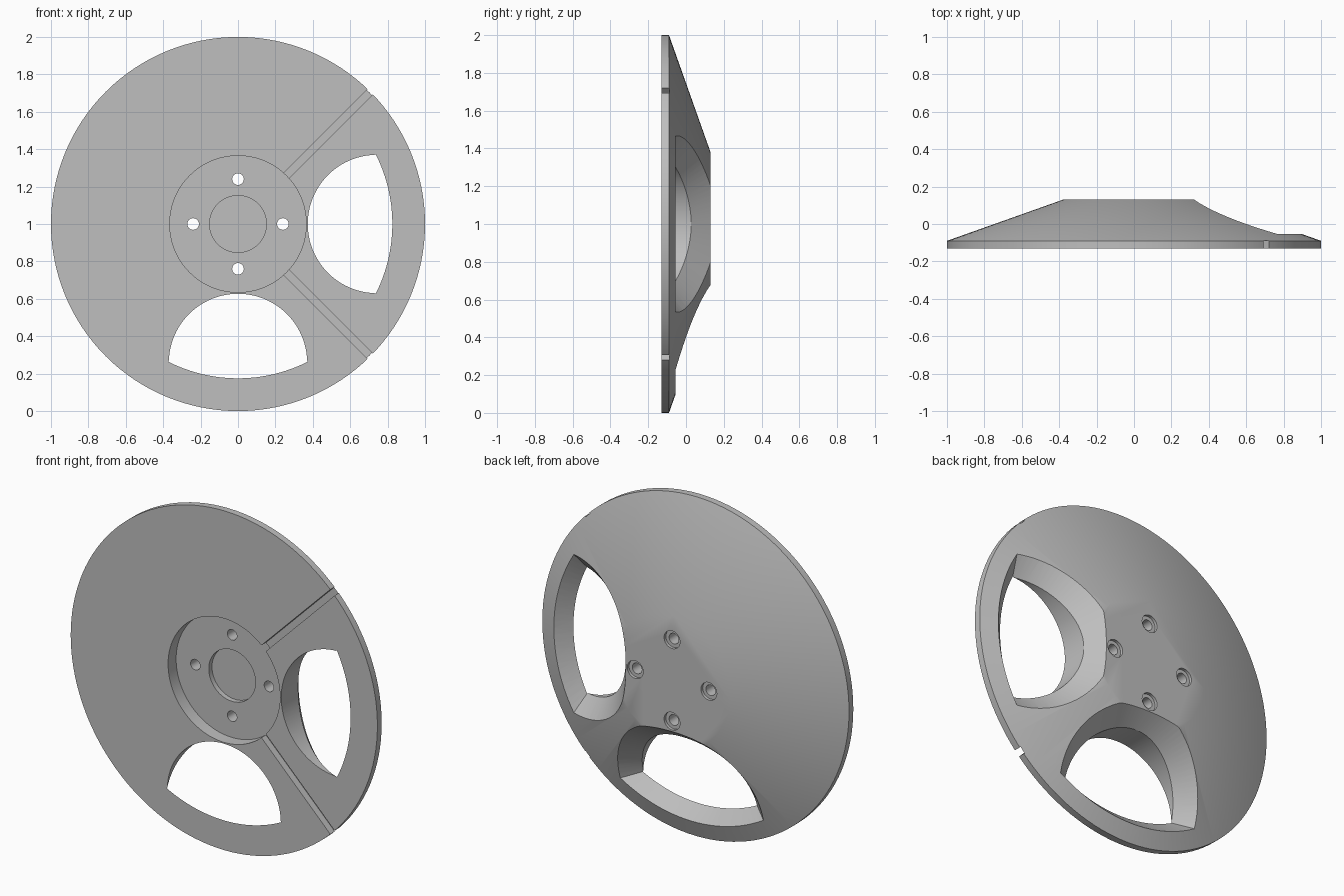
import bpy, bmesh
from math import cos, sin, pi, atan2, sqrt, radians
from mathutils import Matrix, Vector

cube = bpy.data.objects.get("Cube")
if cube:
    bpy.data.objects.remove(cube, do_unlink=True)

CENTRE = Matrix.Translation((0, 0, 1))
RIM_BACK, HUB_BACK, HUB_RADIUS = -0.09, 0.13, 0.38
SLOPE = (HUB_BACK - RIM_BACK) / (1 - HUB_RADIUS)

grey = bpy.data.materials.new("plain grey")
grey.use_nodes = True
grey.diffuse_color = (0.52, 0.52, 0.52, 1)
grey.node_tree.nodes["Principled BSDF"].inputs["Base Color"].default_value = (0.52, 0.52, 0.52, 1)


def finish(bm, name):
    """Turn a bmesh into an object lying around the wheel axis."""
    bmesh.ops.recalc_face_normals(bm, faces=bm.faces)
    bm.transform(CENTRE)
    mesh = bpy.data.meshes.new(name)
    bm.to_mesh(mesh)
    bm.free()
    mesh.materials.append(grey)
    obj = bpy.data.objects.new(name, mesh)
    bpy.context.collection.objects.link(obj)
    return obj


def spun_disc(name, profile, steps):
    """Lathe (radius, y) points around the y axis and close both ends."""
    bm = bmesh.new()
    verts = [bm.verts.new((r, y, 0)) for r, y in profile]
    edges = [bm.edges.new(pair) for pair in zip(verts, verts[1:])]
    bmesh.ops.spin(bm, geom=verts + edges, cent=(0, 0, 0), axis=(0, 1, 0),
                   angle=2 * pi, steps=steps, use_merge=True)
    bmesh.ops.remove_doubles(bm, verts=bm.verts, dist=1e-5)
    bmesh.ops.holes_fill(bm, edges=bm.edges, sides=0)
    return finish(bm, name)


def cone_y(x, z):
    """Height of the sloping back at a point."""
    return RIM_BACK + SLOPE * (1 - sqrt(x * x + z * z))


def window_outline(radius, outer, centre=0.743, n=48, m=24):
    """A circle trimmed by a larger arc around the wheel axis."""
    x = (outer ** 2 - radius ** 2 + centre ** 2) / (2 * centre)
    z = sqrt(outer ** 2 - x * x)
    a, b = atan2(z, x - centre), atan2(z, x)
    pts = [(centre + radius * cos(t), radius * sin(t))
           for t in (a + (2 * pi - 2 * a) * i / n for i in range(n))]
    pts += [(outer * cos(t), outer * sin(t))
            for t in (-b + 2 * b * i / m for i in range(m))]
    return pts


def window_cutter(name, angle):
    """Straight opening that flares out towards the sloping back."""
    small, large = window_outline(0.37, 0.823), window_outline(0.467, 0.9)
    bm = bmesh.new()
    rings = [[bm.verts.new((x, -0.3, z)) for x, z in small],
             [bm.verts.new((x, cone_y(x, z) - 0.105, z)) for x, z in small],
             [bm.verts.new((x, cone_y(x, z), z)) for x, z in large],
             [bm.verts.new((x, 0.4, z)) for x, z in large]]
    count = len(small)
    for lower, upper in zip(rings, rings[1:]):
        for i in range(count):
            j = (i + 1) % count
            bm.faces.new((lower[i], lower[j], upper[j], upper[i]))
    bm.faces.new(rings[0])
    bm.faces.new(rings[-1])
    bmesh.ops.triangulate(bm, faces=bm.faces)
    bm.transform(Matrix.Rotation(angle, 4, 'Y'))
    return finish(bm, name)


def hole_cutter(name, radius, y0, y1, angle):
    bm = bmesh.new()
    bmesh.ops.create_cone(bm, cap_ends=True, segments=32, radius1=radius,
                          radius2=radius, depth=y1 - y0)
    bm.transform(Matrix.Rotation(angle, 4, 'Y')
                 @ Matrix.Translation((0.24, (y0 + y1) / 2, 0))
                 @ Matrix.Rotation(pi / 2, 4, 'X'))
    return finish(bm, name)


def slot_cutter(name, angle):
    bm = bmesh.new()
    bmesh.ops.create_cube(bm, size=1)
    bm.transform(Matrix.Rotation(angle, 4, 'Y')
                 @ Matrix.Translation((0.7, -0.144, 0))
                 @ Matrix.Diagonal((0.8, 0.112, 0.04, 1)))
    return finish(bm, name)


# Dished wheel with a stepped recess in the front
wheel = spun_disc("wheel_disc", [
    (0.152, -0.025), (0.152, -0.055), (0.365, -0.055), (0.365, -0.13),
    (1, -0.13), (1, RIM_BACK), (HUB_RADIUS, HUB_BACK)], 128)

# Two windows, four slots, four bolt holes with sunken seats
cutters = [window_cutter("window_cutter", a) for a in (0, pi / 2)]
for k in range(4):
    cutters.append(slot_cutter("slot_cutter", pi / 4 + k * pi / 2))
    cutters.append(hole_cutter("bolt_hole_cutter", 0.031, -0.2, 0.3, k * pi / 2))
    cutters.append(hole_cutter("bolt_seat_cutter", 0.052, 0.113, 0.3, k * pi / 2))

bpy.ops.object.select_all(action='DESELECT')
bpy.context.view_layer.objects.active = wheel
wheel.select_set(True)
for cutter in cutters:
    cutter.hide_render = True
    mod = wheel.modifiers.new("cut", 'BOOLEAN')
    mod.operation = 'DIFFERENCE'
    mod.solver = 'EXACT'
    mod.object = cutter
    bpy.ops.object.modifier_apply(modifier=mod.name)
    bpy.data.objects.remove(cutter, do_unlink=True)

bpy.ops.object.shade_smooth_by_angle(angle=radians(30))
